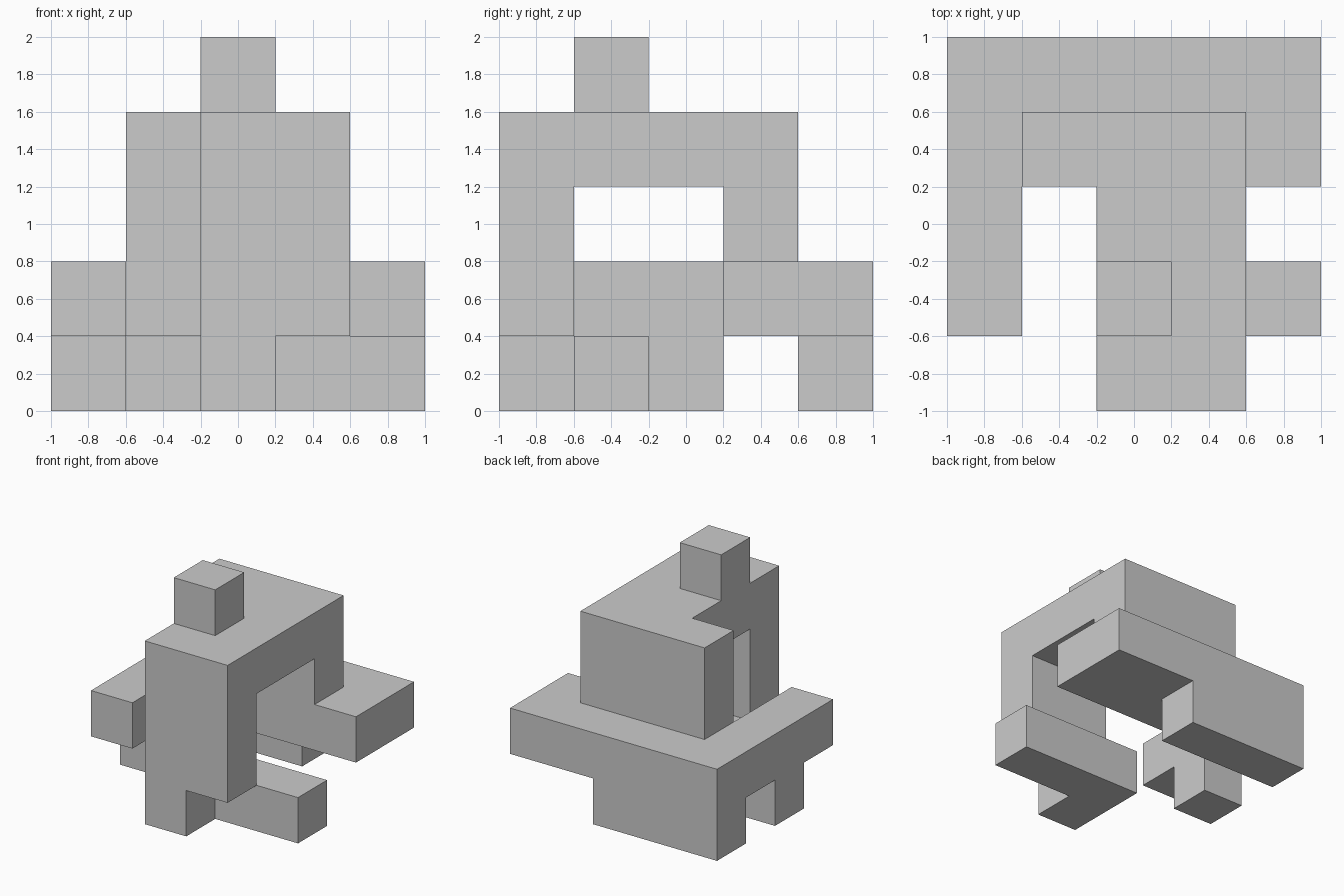
import bpy, bmesh
from itertools import product
from mathutils import Vector

if "Cube" in bpy.data.objects:
    bpy.data.objects.remove(bpy.data.objects["Cube"])

U = 0.4  # grid unit; the model fills a 5 x 5 x 5 grid

# Parts as inclusive cell ranges: (x0, x1), (y0, y1), (z0, z1)
PARTS = {
    "top_cube":      ((2, 2), (1, 1), (4, 4)),
    "roof":          ((2, 3), (0, 3), (3, 3)),
    "front_column":  ((2, 3), (0, 0), (1, 2)),
    "front_foot":    ((2, 2), (0, 0), (0, 0)),
    "foot_bar":      ((2, 4), (1, 1), (0, 0)),
    "back_wall":     ((1, 3), (3, 3), (2, 3)),
    "back_slab":     ((0, 4), (3, 4), (1, 1)),
    "left_arm":      ((0, 0), (1, 2), (1, 1)),
    "left_leg":      ((0, 0), (2, 2), (0, 0)),
    "back_base":     ((0, 2), (4, 4), (0, 0)),
}

# Merge all parts into one set of solid cells
cells = set()
for ranges in PARTS.values():
    cells.update(product(*[range(a, b + 1) for a, b in ranges]))


def build_skin(name, cells):
    """Closed outer surface of the cells, with coplanar faces merged."""
    bm = bmesh.new()
    for cell in cells:
        centre = Vector(((cell[0] - 2) * U, (cell[1] - 2) * U, (cell[2] + 0.5) * U))
        for axis, sign in product(range(3), (-1, 1)):
            neighbour = list(cell)
            neighbour[axis] += sign
            if tuple(neighbour) in cells:
                continue
            n, u, v = (Vector([float(i == (axis + k) % 3) for i in range(3)]) for k in range(3))
            loop = [(-1, -1), (1, -1), (1, 1), (-1, 1)][::sign]
            bm.faces.new([bm.verts.new(centre + (n * sign + u * a + v * b) * U / 2)
                          for a, b in loop])
    bmesh.ops.remove_doubles(bm, verts=bm.verts[:], dist=0.001)
    bmesh.ops.dissolve_limit(bm, angle_limit=0.01, verts=bm.verts[:], edges=bm.edges[:])
    mesh = bpy.data.meshes.new(name)
    bm.to_mesh(mesh)
    bm.free()
    obj = bpy.data.objects.new(name, mesh)
    bpy.context.collection.objects.link(obj)
    return obj


build_skin("block_sculpture", cells)
